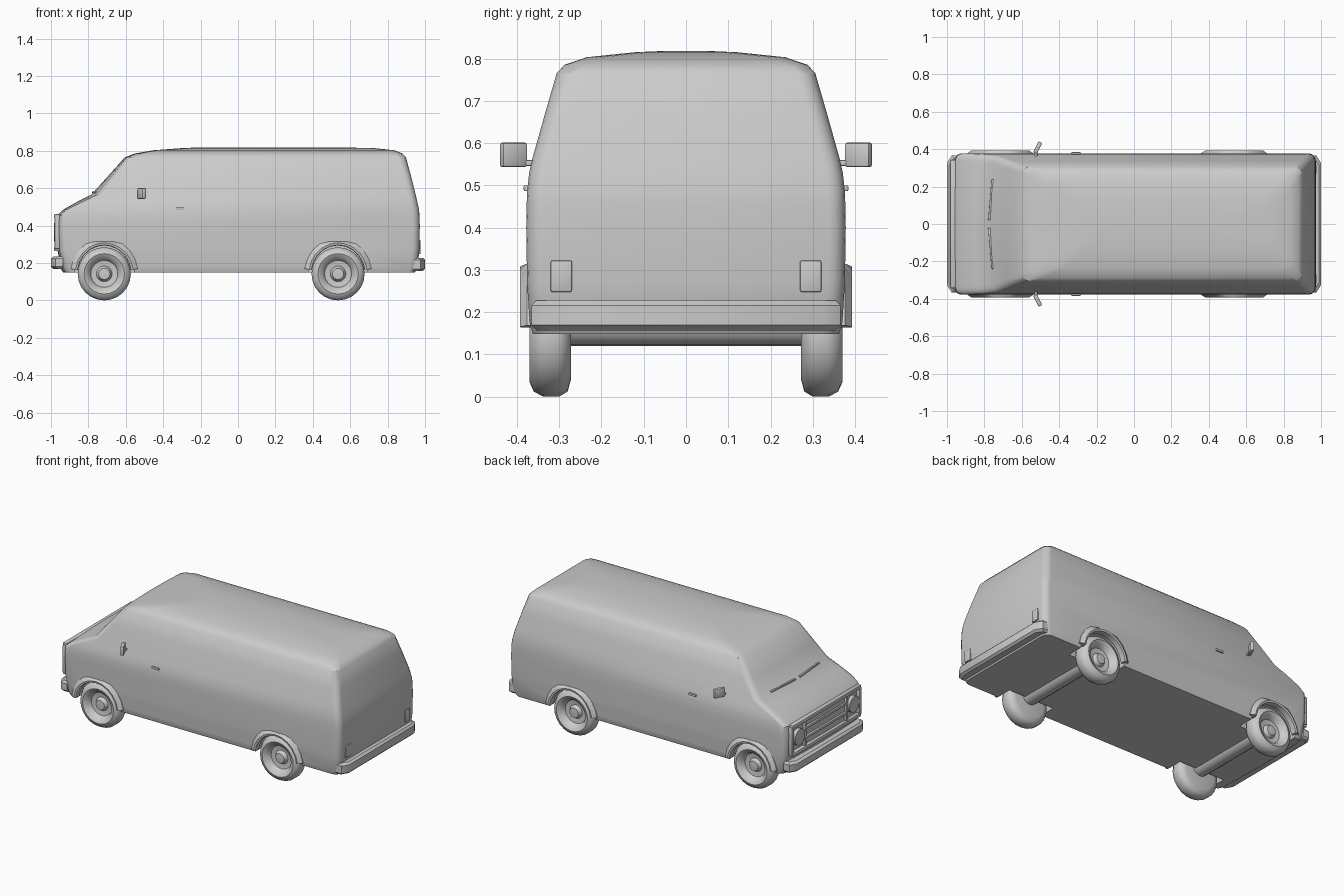
import bpy, bmesh, math
from math import pi, sin, cos
from mathutils import Matrix

if "Cube" in bpy.data.objects:
    bpy.data.objects.remove(bpy.data.objects["Cube"])

WHEELS_X = (-0.715, 0.535)
AXLE_Z = 0.142


def finish(name, bm, angle=35):
    bmesh.ops.recalc_face_normals(bm, faces=bm.faces)
    me = bpy.data.meshes.new(name)
    bm.to_mesh(me)
    bm.free()
    ob = bpy.data.objects.new(name, me)
    bpy.context.collection.objects.link(ob)
    smooth(ob, angle)
    return ob


def smooth(ob, angle):
    bpy.ops.object.select_all(action='DESELECT')
    ob.select_set(True)
    bpy.context.view_layer.objects.active = ob
    bpy.ops.object.shade_smooth_by_angle(angle=math.radians(angle))


def loft(name, rings, closed=False, caps=True, angle=35):
    """Skin a list of equal-length point loops."""
    bm = bmesh.new()
    vs = [[bm.verts.new(p) for p in r] for r in rings]
    n = len(vs[0])
    pairs = list(zip(vs, vs[1:])) + ([(vs[-1], vs[0])] if closed else [])
    for a, b in pairs:
        for i in range(n):
            j = (i + 1) % n
            bm.faces.new((a[i], a[j], b[j], b[i]))
    if caps and not closed:
        bm.faces.new(vs[0])
        bm.faces.new(vs[-1])
    return finish(name, bm, angle)


def box(name, center, size, bevel=0.006, rot_z=0.0):
    bm = bmesh.new()
    bmesh.ops.create_cube(bm, size=1)
    bmesh.ops.scale(bm, vec=size, verts=bm.verts)
    if bevel:
        bmesh.ops.bevel(bm, geom=bm.edges[:], offset=bevel, segments=2,
                        affect='EDGES', profile=0.5)
    bm.transform(Matrix.Translation(center) @ Matrix.Rotation(rot_z, 4, 'Z'))
    return finish(name, bm)


def cylinder(name, center, radius, depth, axis, segs=20):
    bm = bmesh.new()
    bmesh.ops.create_cone(bm, cap_ends=True, segments=segs, radius1=radius,
                          radius2=radius, depth=depth)
    turn = Matrix.Rotation(pi / 2, 4, 'X' if axis == 'Y' else 'Y')
    bm.transform(Matrix.Translation(center) @ turn)
    return finish(name, bm)


def plan_ring(z, xf, xr, hw, r, bow):
    """Rounded plan outline: xf is the nose on the centre line, bow its curve."""
    pts = []
    xc = xf + bow
    for cx, cy, a0 in ((xr - r, hw - r, 0), (xc + r, hw - r, 90),
                       (xc + r, r - hw, 180), (xr - r, r - hw, 270)):
        for k in range(5):
            a = math.radians(a0 + 22.5 * k)
            pts.append((cx + r * cos(a), cy + r * sin(a), z))
        if a0 == 90:
            for t in (0.55, 0.0, -0.55):
                pts.append((xf + bow * t * t, (hw - r) * t, z))
    return pts


# Body shell, from the sill up to the crowned roof
LEVELS = [  # z, nose x, tail x, half width, corner radius, nose bow
    (0.148, -0.935, 0.945, 0.362, 0.04, 0.01),
    (0.175, -0.95, 0.96, 0.370, 0.04, 0.01),
    (0.27, -0.965, 0.970, 0.376, 0.04, 0.01),
    (0.40, -0.970, 0.972, 0.378, 0.04, 0.01),
    (0.455, -0.965, 0.970, 0.377, 0.04, 0.01),
    (0.485, -0.935, 0.968, 0.376, 0.04, 0.015),
    (0.53, -0.855, 0.958, 0.371, 0.04, 0.025),
    (0.565, -0.785, 0.950, 0.363, 0.04, 0.03),
    (0.665, -0.695, 0.925, 0.335, 0.04, 0.02),
    (0.765, -0.605, 0.898, 0.306, 0.04, 0.01),
    (0.785, -0.555, 0.880, 0.288, 0.05, 0.01),
    (0.803, -0.45, 0.835, 0.235, 0.06, 0.01),
    (0.815, -0.29, 0.72, 0.12, 0.06, 0.01),
    (0.818, -0.20, 0.50, 0.05, 0.03, 0.0)]
body = loft("van_body", [plan_ring(*l) for l in LEVELS])

# Wheel wells cut out of the body sides
for x in WHEELS_X:
    for s in (1, -1):
        cut = cylinder("wheel_well_cutter", (x, s * 0.36, AXLE_Z), 0.16, 0.2, 'Y', 24)
        mod = body.modifiers.new("well", 'BOOLEAN')
        mod.operation, mod.object, mod.solver = 'DIFFERENCE', cut, 'EXACT'
        bpy.ops.object.select_all(action='DESELECT')
        bpy.context.view_layer.objects.active = body
        body.select_set(True)
        bpy.ops.object.modifier_apply(modifier=mod.name)
        bpy.data.objects.remove(cut)
smooth(body, 30)

# Wheels, fender flares and axles
TYRE = [(0.004, 0.352), (0.03, 0.35), (0.042, 0.328), (0.072, 0.332),
        (0.084, 0.358), (0.108, 0.370), (0.130, 0.360), (0.142, 0.338),
        (0.142, 0.300), (0.130, 0.280), (0.100, 0.272), (0.004, 0.275)]
FLARE = [(0.152, 0.355), (0.154, 0.390), (0.166, 0.393), (0.192, 0.376), (0.192, 0.355)]
for x, end in zip(WHEELS_X, ("front", "rear")):
    for s, side in ((1, "left"), (-1, "right")):
        loft(f"{end}_{side}_wheel",
             [[(x + r * cos(2 * pi * k / 24), s * y, AXLE_Z + r * sin(2 * pi * k / 24))
               for k in range(24)] for r, y in TYRE], angle=50)
        arch = [math.radians(8 + 164 * k / 10) for k in range(11)]
        loft(f"{end}_{side}_fender_flare",
             [[(x + r * cos(a) * 0.94, s * y, min(AXLE_Z + r * sin(a), 0.315))
               for r, y in FLARE] for a in arch])
    cylinder(f"{end}_axle", (x, 0, 0.172), 0.052, 0.56, 'Y', 16)


# Bumpers: chamfered bars wrapping round the corners
def bumper(name, d, z0, z1):
    def outline(z, inset):
        o, h = 1.0 - inset, 0.366 - inset
        return [(d * px, py, z) for px, py in (
            (0.935, h), (o - 0.025, h), (o, h - 0.04),
            (o, 0.04 - h), (o - 0.025, -h), (0.935, -h))]
    loft(name, [outline(z0, 0.012), outline(z0 + 0.012, 0),
                outline(z1 - 0.012, 0), outline(z1, 0.012)])


bumper("front_bumper", -1, 0.168, 0.235)
bumper("rear_bumper", 1, 0.157, 0.228)

# Grille: surround, slats and posts
for z in (0.275, 0.45):
    box("grille_rail", (-0.968, 0, z), (0.03, 0.68, 0.024))
for z in (0.335, 0.395):
    box("grille_slat", (-0.968, 0, z), (0.022, 0.40, 0.016), 0.004)

# Paired parts: headlights, tail lights, mirrors, handles
for s in (1, -1):
    box("grille_post", (-0.966, s * 0.335, 0.362), (0.03, 0.022, 0.175))
    box("headlight_surround", (-0.966, s * 0.205, 0.362), (0.026, 0.018, 0.16))
    cylinder("headlight", (-0.968, s * 0.27, 0.365), 0.05, 0.03, 'X')
    box("tail_light", (0.969, s * 0.295, 0.285), (0.014, 0.05, 0.075), 0.004)
    box("mirror_head", (-0.515, s * 0.408, 0.572), (0.022, 0.066, 0.058), 0.006, -s * 0.45)
    box("mirror_arm", (-0.525, s * 0.372, 0.553), (0.016, 0.04, 0.014), 0.003)
    box("door_handle", (-0.31, s * 0.376, 0.493), (0.05, 0.016, 0.014), 0.003)
    box("wiper", (-0.765, s * 0.13, 0.578), (0.012, 0.22, 0.01), 0.002, -s * 0.08)
